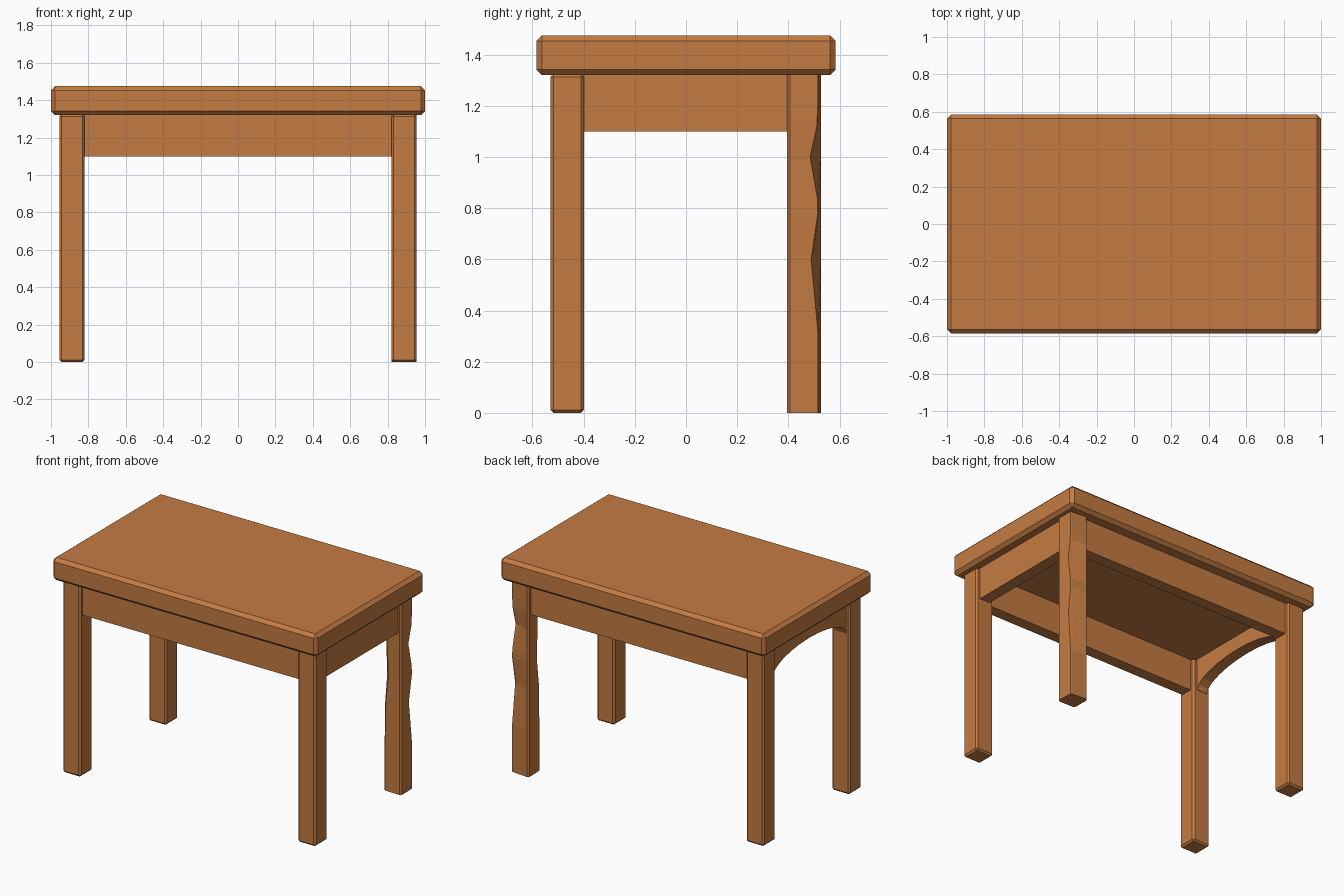
import bpy, bmesh, math
from mathutils import Vector

if "Cube" in bpy.data.objects:
    bpy.data.objects.remove(bpy.data.objects["Cube"])

wood = bpy.data.materials.new("warm brown wood")
wood.diffuse_color = (0.55, 0.20, 0.055, 1)
wood.use_nodes = True
wood.node_tree.nodes["Principled BSDF"].inputs["Base Color"].default_value = wood.diffuse_color


def finish(name, bm, bevel=0.0):
    bmesh.ops.recalc_face_normals(bm, faces=bm.faces[:])
    me = bpy.data.meshes.new(name)
    bm.to_mesh(me)
    bm.free()
    me.materials.append(wood)
    ob = bpy.data.objects.new(name, me)
    bpy.context.collection.objects.link(ob)
    if bevel:
        m = ob.modifiers.new("chamfer", 'BEVEL')
        m.width, m.segments = bevel, 1
        m.limit_method = 'ANGLE'
    return ob


def box(name, x, y, z, bevel=0.0):
    bm = bmesh.new()
    bmesh.ops.create_cube(bm, size=1)
    lo, hi = Vector((x[0], y[0], z[0])), Vector((x[1], y[1], z[1]))
    for v in bm.verts:
        v.co = (lo + hi) / 2 + v.co * (hi - lo)
    return finish(name, bm, bevel)


# table top, chamfered all round
box("table_top", (-1, 1), (-0.585, 0.585), (1.32, 1.475), 0.022)

# three straight legs
box("front_left_leg", (-0.955, -0.82), (-0.53, -0.398), (0, 1.325), 0.012)
box("front_right_leg", (0.82, 0.955), (-0.53, -0.398), (0, 1.325), 0.012)
box("back_left_leg", (-0.955, -0.82), (0.395, 0.527), (0, 1.325), 0.012)

# worn back right leg: chamfered square rings whose opposite corners are cut in
# (height, wear of outer corner, wear of inner corner)
wear = [(0, 0, 0), (0.32, 0, 0), (0.60, 0.026, 0.005), (0.78, 0.0, 0.022),
        (0.84, 0.002, 0.02), (1.0, 0.03, 0.014), (1.12, 0.004, 0.018),
        (1.2, 0, 0), (1.325, 0, 0)]
bm = bmesh.new()
rings = []
x0, x1, y0, y1, c = 0.82, 0.955, 0.395, 0.527, 0.012
for z, a, b in wear:
    a, b = c + a, c + b
    pts = [(x0 + b, y0 + b * 0.2), (x1 - c, y0), (x1, y0 + c),
           (x1 - a * 0.2, y1 - a), (x1 - a, y1 - a * 0.8), (x0 + c, y1),
           (x0, y1 - c), (x0 + b * 0.2, y0 + b)]
    rings.append([bm.verts.new((px, py, z)) for px, py in pts])
for r, s in zip(rings, rings[1:]):
    for i in range(8):
        j = (i + 1) % 8
        bm.faces.new((r[i], r[j], s[j], s[i]))
bm.faces.new(rings[0])
bm.faces.new(rings[-1])
finish("worn_back_right_leg", bm)

# straight aprons on the front, back and right
box("front_apron", (-0.83, 0.83), (-0.505, -0.425), (1.10, 1.325))
box("back_apron", (-0.83, 0.83), (0.42, 0.50), (1.10, 1.325))
box("right_apron", (0.85, 0.93), (-0.41, 0.41), (1.10, 1.325))

# arched apron on the left
bm = bmesh.new()
profile = [(0.41, 1.325), (0.41, 1.10)]
for i in range(13):
    t = math.pi * i / 12
    profile.append((0.395 * math.cos(t), 1.10 + 0.12 * math.sin(t)))
profile += [(-0.41, 1.10), (-0.41, 1.325)]
face = bm.faces.new([bm.verts.new((-0.93, y, z)) for y, z in profile])
ext = bmesh.ops.extrude_face_region(bm, geom=[face], use_keep_orig=True)
bmesh.ops.translate(bm, vec=(0.08, 0, 0),
                    verts=[g for g in ext["geom"] if isinstance(g, bmesh.types.BMVert)])
finish("arched_left_apron", bm)
